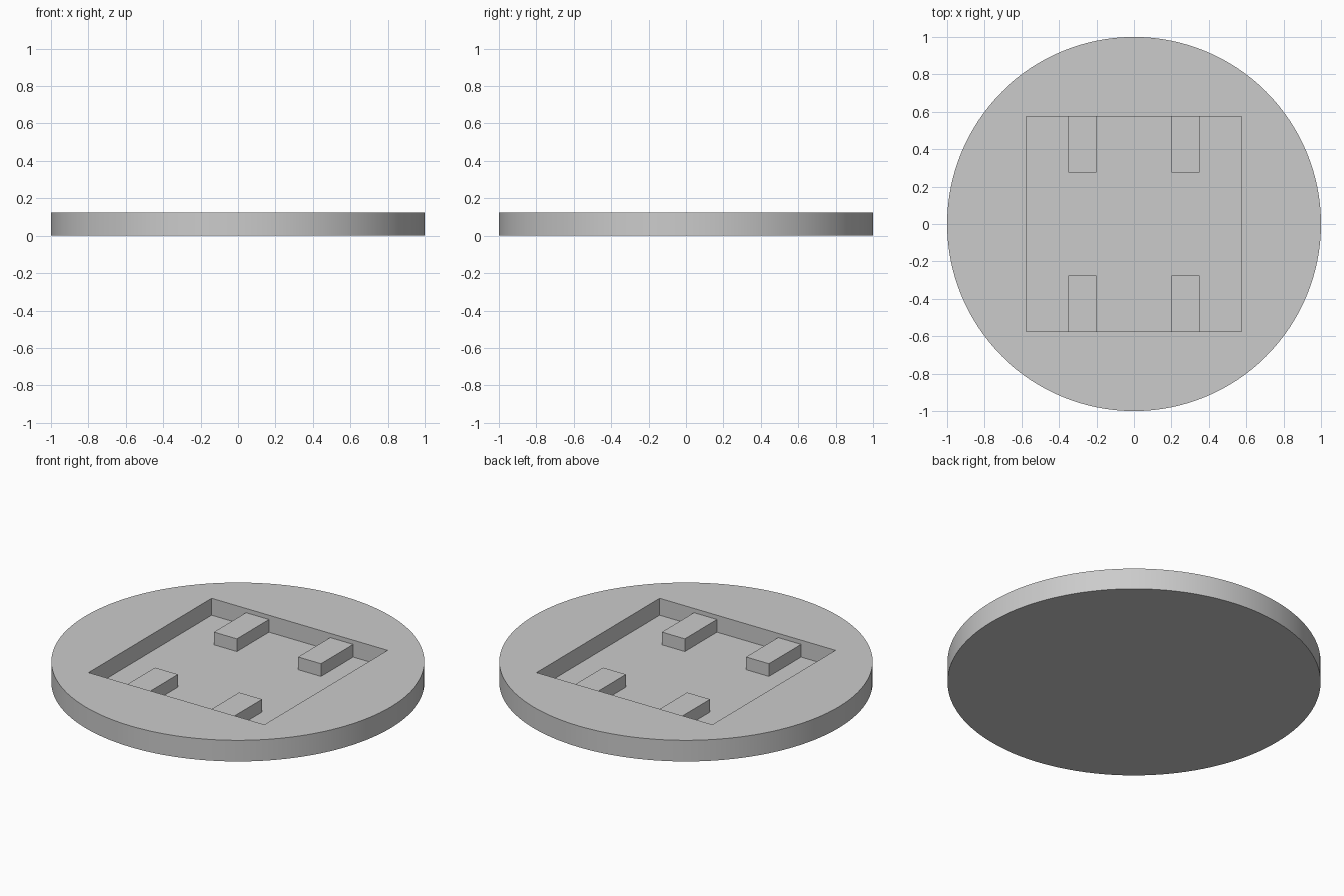
import bpy
import math

default = bpy.data.objects.get("Cube")
if default:
    bpy.data.objects.remove(default)

HEIGHT, FLOOR, PEG_TOP = 0.125, 0.025, 0.1
POCKET = 0.575  # half width of the square pocket

grey = bpy.data.materials.new("plain grey")
grey.use_nodes = True
colour = (0.6, 0.6, 0.6, 1)
grey.diffuse_color = colour
grey.node_tree.nodes["Principled BSDF"].inputs["Base Color"].default_value = colour


def box(name, x0, x1, y0, y1, z0, z1):
    bpy.ops.mesh.primitive_cube_add(
        size=1, location=((x0 + x1) / 2, (y0 + y1) / 2, (z0 + z1) / 2))
    obj = bpy.context.object
    obj.name = name
    obj.scale = (x1 - x0, y1 - y0, z1 - z0)
    bpy.ops.object.transform_apply(location=False, rotation=False, scale=True)
    obj.data.materials.append(grey)
    return obj


# Square cutter for the pocket
cutter = box("pocket_cutter", -POCKET, POCKET, -POCKET, POCKET, FLOOR, HEIGHT + 0.1)
cutter.hide_render = True

# Round base with the pocket cut into its top
bpy.ops.mesh.primitive_cylinder_add(
    vertices=128, radius=1, depth=HEIGHT, location=(0, 0, HEIGHT / 2))
base = bpy.context.object
base.name = "round_base"
base.data.materials.append(grey)
cut = base.modifiers.new("pocket", 'BOOLEAN')
cut.operation = 'DIFFERENCE'
cut.solver = 'EXACT'
cut.object = cutter
bpy.ops.object.modifier_apply(modifier=cut.name)
bpy.data.objects.remove(cutter)
bpy.ops.object.shade_smooth_by_angle(angle=math.radians(30))

# Four blocks against the front and back pocket walls
for side, sx in (("left", 1), ("right", -1)):
    for end, sy in (("back", 1), ("front", -1)):
        xs = sorted((0.2 * sx, 0.35 * sx))
        ys = sorted((0.275 * sy, POCKET * sy))
        box(f"{end}_{side}_block", *xs, *ys, FLOOR, PEG_TOP)
